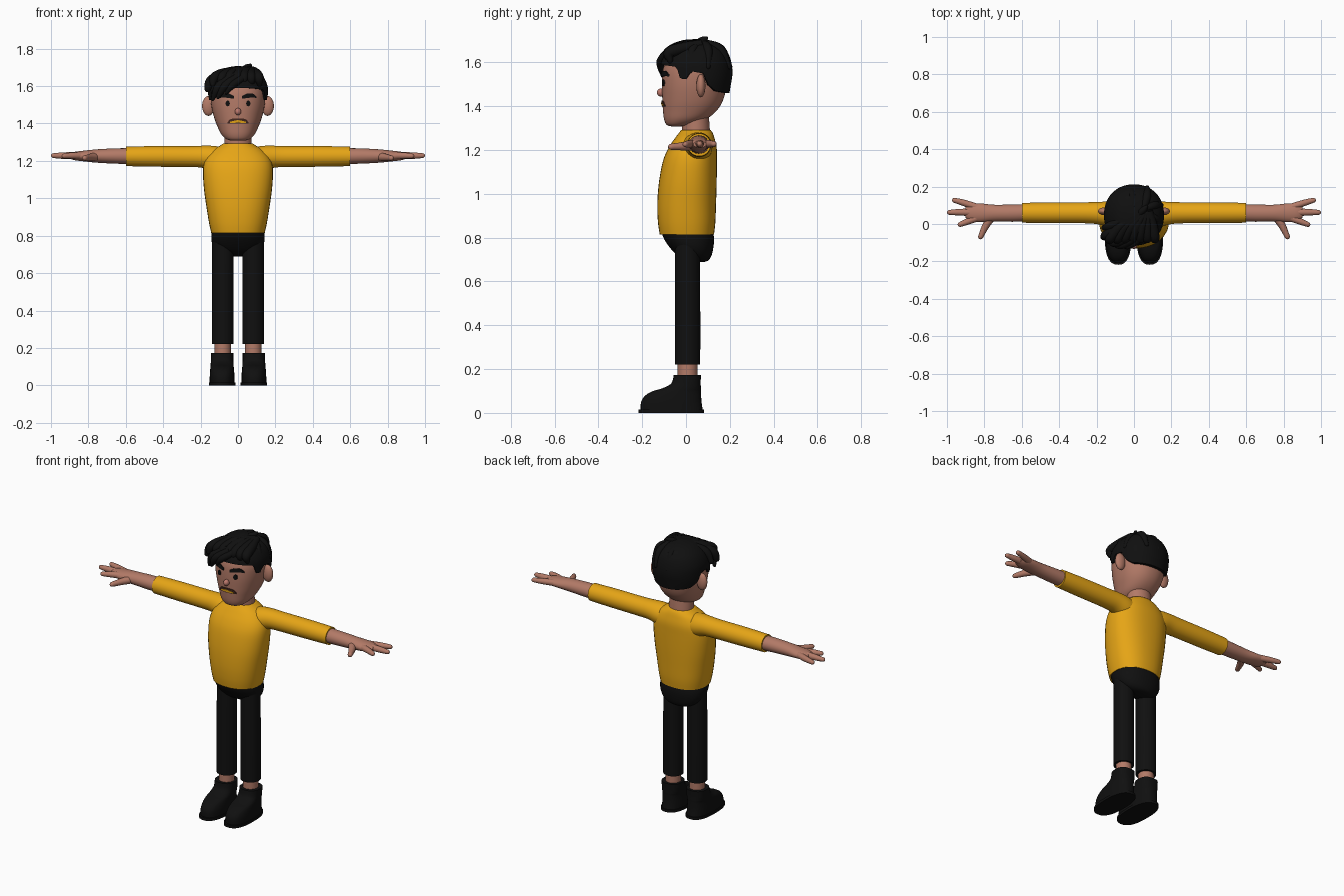
import bpy, bmesh, math
from mathutils import Vector
from mathutils.bvhtree import BVHTree

def material(name, r, g, b):
    m = bpy.data.materials.new(name)
    m.diffuse_color = (r, g, b, 1)
    return m

SKIN = material("skin", 0.45, 0.195, 0.136)
NOSE = material("rosy_skin", 0.50, 0.19, 0.15)
SHIRT = material("mustard", 0.79, 0.376, 0.008)
BLACK = material("black", 0.005, 0.005, 0.005)
LIP = material("dark_brown", 0.06, 0.022, 0.015)

def smooth(pts, k):
    """Catmull-Rom through rows of numbers."""
    p = [Vector(q) for q in pts]
    out = []
    for i in range(len(p) - 1):
        a, b, c, d = p[max(i - 1, 0)], p[i], p[i + 1], p[min(i + 2, len(p) - 1)]
        for j in range(k):
            t = j / k
            out.append(0.5 * (2 * b + (c - a) * t + (2 * a - 5 * b + 4 * c - d) * t * t
                              + (3 * b - a - 3 * c + d) * t ** 3))
    return out + [p[-1]]

def skin(name, rings, mat):
    """Closed surface through rings of points."""
    bm = bmesh.new()
    vs = [[bm.verts.new(co) for co in r] for r in rings]
    n = len(vs[0])
    for a, b in zip(vs, vs[1:]):
        for i in range(n):
            bm.faces.new((a[i], a[(i + 1) % n], b[(i + 1) % n], b[i]))
    bm.faces.new(vs[0])
    bm.faces.new(vs[-1])
    bmesh.ops.recalc_face_normals(bm, faces=bm.faces[:])
    me = bpy.data.meshes.new(name)
    bm.to_mesh(me)
    bm.free()
    me.materials.append(mat)
    ob = bpy.data.objects.new(name, me)
    bpy.context.collection.objects.link(ob)
    return ob

def unit(i, n, p):
    a = 2 * math.pi * i / n
    f = lambda v: math.copysign(abs(v) ** (2 / p), v)
    return f(math.cos(a)), f(math.sin(a))

def loft(name, secs, mat, axis='Z', side=1, p=2.0, n=36, k=4):
    """Rows: position along axis, two centre values, two radii."""
    rings = []
    for t, a, b, ra, rb in smooth(secs, k):
        ring = []
        for i in range(n):
            c, s = unit(i, n, p)
            q = (a + ra * c, b + rb * s)
            ring.append((side * q[0], q[1], t) if axis == 'Z' else (side * t, q[0], q[1]))
        rings.append(ring)
    return skin(name, rings, mat)

def tube(name, pts, mat, side=1, n=14, k=5):
    """Tapered round-ended tube; rows: x, y, z, radius."""
    path = smooth([(side * x, y, z, r) for x, y, z, r in pts], k)
    end, prev = path[-1], path[-2]
    d = (end.xyz - prev.xyz).normalized()
    for o, f in ((0.5, 0.86), (0.85, 0.5), (0.98, 0.15)):
        q = end.xyz + d * end[3] * o
        path.append(Vector((q.x, q.y, q.z, end[3] * f)))
    rings, u = [], Vector((0.13, 0.2, 1))
    for i, q in enumerate(path):
        t = (path[min(i + 1, len(path) - 1)].xyz - path[max(i - 1, 0)].xyz).normalized()
        u = (u - t * u.dot(t)).normalized()
        w = t.cross(u)
        rings.append([q.xyz + q[3] * (u * math.cos(2 * math.pi * j / n) + w * math.sin(2 * math.pi * j / n))
                      for j in range(n)])
    return skin(name, rings, mat)

def ball(name, c, r, mat):
    secs = []
    for i in range(13):
        a = math.pi * (i / 12 - 0.5) * 0.98
        secs.append((c[2] + r[2] * math.sin(a), c[0], c[1], r[0] * math.cos(a), r[1] * math.cos(a)))
    return loft(name, secs, mat, n=24, k=1)

# Shirt body, hips, neck
loft("shirt_body", [(0.815, 0, .004, .143, .124), (0.87, 0, .003, .155, .131), (0.95, 0, .003, .168, .134),
                    (1.05, 0, .008, .182, .132), (1.15, 0, .018, .187, .123), (1.21, 0, .03, .174, .11),
                    (1.255, 0, .04, .138, .09), (1.28, 0, .045, .098, .076), (1.292, 0, .045, .08, .067)],
     SHIRT, p=2.3)
loft("trouser_hips", [(.83, 0, .005, .138, .119), (.79, 0, .015, .143, .113), (.75, 0, .027, .135, .097),
                      (.715, 0, .04, .11, .075), (.695, 0, .055, .07, .045), (.688, 0, .06, .02, .015)],
     BLACK, p=2.2)
loft("neck", [(1.22, 0, .045, .075, .065), (1.29, 0, .045, .073, .064), (1.38, 0, .04, .07, .062)], SKIN)

# Head
head = loft("head", [(1.308, 0, -.045, .03, .02), (1.315, 0, -.034, .06, .054), (1.34, 0, -.005, .088, .095),
                     (1.38, 0, .0175, .108, .1225), (1.43, 0, .031, .127, .139), (1.5, 0, .038, .143, .148),
                     (1.57, 0, .04, .145, .145), (1.63, 0, .042, .125, .122), (1.67, 0, .045, .085, .085),
                     (1.69, 0, .045, .03, .03)], SKIN, p=2.2, n=48)
ball("nose", (0, -.113, 1.463), (.017, .02, .019), NOSE)

# Face details laid on the head surface
tree = BVHTree.FromPolygons([v.co for v in head.data.vertices], [p.vertices[:] for p in head.data.polygons])

def strip(name, rows, mat, side=1, lift=.006):
    """Thin plate; rows: x, z, half height."""
    def at(x, z, o):
        return (x, tree.ray_cast(Vector((x, -1, z)), Vector((0, 1, 0)))[0].y - o, z)
    rings = [[at(side * x, z + h, lift), at(side * x, z - h, lift),
              at(side * x, z - h, -.003), at(side * x, z + h, -.003)] for x, z, h in smooth(rows, 4)]
    return skin(name, rings, mat)

strip("lips", [(-.056, 1.402, .003), (-.04, 1.411, .012), (0, 1.413, .014), (.04, 1.411, .012),
               (.056, 1.402, .003)], LIP, lift=.004)
strip("teeth", [(-.044, 1.406, .003), (0, 1.411, .007), (.044, 1.406, .003)], SHIRT)

# Hair cap with a varying hairline
HAIR = smooth([(1.44, .036, .158, .140), (1.5, .043, .162, .156), (1.55, .047, .165, .16), (1.6, .047, .16, .158),
               (1.65, .05, .138, .135), (1.685, .05, .1, .095), (1.7, .05, .06, .055), (1.707, .05, .012, .01)], 5)
LINE = [(-1, 1.46), (-.6, 1.47), (-.35, 1.5), (-.2, 1.55), (.15, 1.56), (.3, 1.52), (.45, 1.53), (.55, 1.58), (1.01, 1.59)]

def lerp_rows(rows, t):
    for a, b in zip(rows, rows[1:]):
        if t <= b[0]:
            f = max(0, (t - a[0]) / (b[0] - a[0]))
            return [u + (v - u) * f for u, v in zip(a, b)]
    return list(rows[-1])

N, rings = 72, []
for j in range(-1, 25):
    ring = []
    for i in range(N):
        c, s = unit(i, N, 2.15)
        low = lerp_rows(LINE, -s)[1]
        f = math.sin(max(j, 0) / 24 * math.pi / 2)
        z = low + (1.707 - low) * f
        _, cy, ry, rx = lerp_rows(HAIR, z)
        m = 0.86 if j < 0 else 1
        ring.append((rx * c * m, cy + ry * s * m, z))
    rings.append(ring)
skin("hair_cap", rings, BLACK)

# Hair locks swept over the brow
for i in range(7):
    t = i / 6
    tube(f"swept_lock_{i + 1}", [(.05 + .03 * t, .07, 1.685, .02), (-.07 + .17 * t, -.01, 1.678 - .02 * abs(t - .4), .026),
                                 (-.125 + .235 * t, -.075, 1.645, .027), (-.135 + .25 * t, -.093 + .02 * t, 1.61, .014)], BLACK)
fringe = [[(-.02, -.07, 1.655, .02), (-.1, -.1, 1.60, .024), (-.135, -.088, 1.53, .01)],
          [(0, -.08, 1.65, .02), (-.07, -.112, 1.60, .023), (-.107, -.105, 1.54, .01)],
          [(.03, -.08, 1.645, .02), (-.03, -.115, 1.605, .02), (-.062, -.115, 1.565, .01)],
          [(-.04, -.01, 1.68, .02), (-.14, -.055, 1.635, .026), (-.162, -.07, 1.585, .018)],
          [(-.04, .03, 1.68, .02), (-.125, -.01, 1.645, .024), (-.16, -.02, 1.585, .015)]]
for i, pts in enumerate(fringe):
    tube(f"fringe_lock_{i + 1}", pts, BLACK)
crown = [[(.02, .05, 1.68, .02), (.05, .075, 1.7, .018), (.065, .092, 1.71, .01)],
         [(.05, .08, 1.685, .02), (.07, .155, 1.66, .022), (.07, .195, 1.58, .012)],
         [(.05, .08, 1.685, .02), (.11, .1, 1.655, .022), (.147, .1, 1.58, .012)],
         [(.05, .07, 1.685, .02), (.11, .03, 1.655, .022), (.147, .02, 1.58, .012)],
         [(.0, .09, 1.685, .02), (-.01, .16, 1.66, .02), (-.01, .2, 1.58, .012)]]
for i, pts in enumerate(crown):
    tube(f"crown_lock_{i + 1}", pts, BLACK)

# Mirrored parts
for tag, s in (("right", -1), ("left", 1)):
    ball(f"ear_{tag}", (s * .158, .068, 1.494), (.034, .021, .053), SKIN)
    strip(f"eye_{tag}", [(.055 - .011 * math.cos(a * math.pi / 6), 1.507, .002 + .013 * math.sin(a * math.pi / 6))
                         for a in range(7)], BLACK, s)
    strip(f"eyebrow_{tag}", [(.022, 1.54, .007), (.05, 1.548, .012), (.08, 1.549, .01), (.098, 1.54, .004)], BLACK, s)
    # Sleeve, forearm, fingers
    loft(f"sleeve_{tag}", [(.06, .045, 1.2, .07, .07), (.13, .052, 1.212, .068, .068), (.19, .058, 1.222, .06, .059),
                           (.26, .06, 1.223, .056, .056), (.45, .06, 1.224, .055, .055), (.598, .06, 1.224, .053, .052)],
         SHIRT, 'X', s)
    loft(f"forearm_{tag}", [(.56, .06, 1.225, .046, .043), (.65, .058, 1.226, .046, .041), (.75, .058, 1.226, .045, .036),
                            (.82, .06, 1.226, .05, .029), (.87, .062, 1.226, .047, .023), (.9, .063, 1.226, .03, .014)],
         SKIN, 'X', s)
    fingers = {"outer": [(.84, .09, 1.228, .019), (.91, .113, 1.228, .017), (.96, .127, 1.228, .013)],
               "middle": [(.85, .062, 1.228, .02), (.93, .063, 1.228, .018), (.987, .062, 1.228, .013)],
               "index": [(.84, .032, 1.228, .019), (.89, .013, 1.228, .017), (.93, -.003, 1.226, .013)],
               "thumb": [(.755, .045, 1.222, .024), (.79, -.005, 1.218, .02), (.82, -.068, 1.215, .014)]}
    for f, pts in fingers.items():
        tube(f"{f}_finger_{tag}", pts, SKIN, s)
    # Trouser leg, ankle, shoe
    loft(f"trouser_leg_{tag}", [(.22, .082, .007, .058, .058), (.5, .082, .007, .058, .058), (.79, .081, .007, .057, .056)],
         BLACK, side=s)
    loft(f"ankle_{tag}", [(.14, .082, .007, .044, .045), (.24, .082, .007, .044, .045)], SKIN, side=s)
    loft(f"shoe_{tag}", [(.01, .085, -.065, .066, .142), (.05, .085, -.067, .066, .138), (.08, .085, -.058, .064, .127),
                         (.1, .085, -.041, .062, .109), (.113, .085, -.019, .061, .087), (.135, .085, 0, .06, .067),
                         (.172, .085, .006, .06, .062)], BLACK, side=s, p=2.5)
    loft(f"shoe_sole_{tag}", [(0, .085, -.068, .071, .15), (.016, .085, -.068, .071, .15)], BLACK, side=s, p=2.5, k=1)

# Smooth shading with crisp rims
for ob in bpy.context.collection.objects:
    ob.select_set(True)
bpy.context.view_layer.objects.active = head
bpy.ops.object.shade_smooth_by_angle(angle=math.radians(50))
